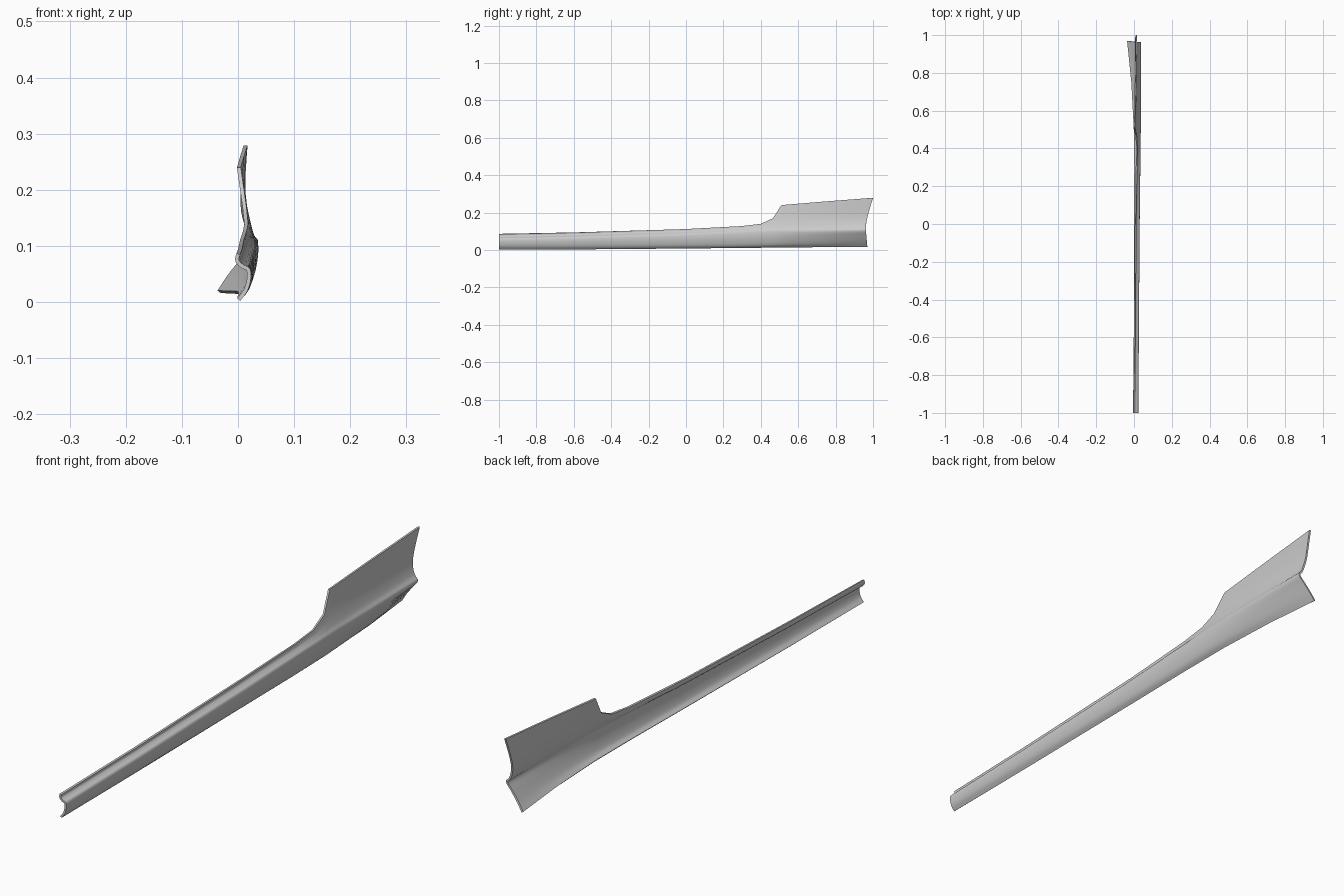
import bpy, bmesh
from mathutils import Vector

# Cross-sections of the outer skin: y, then (x, z) from bottom edge to top edge
SECTIONS = [
    (-1.00, [(.004, .002), (.017, .020), (.023, .042), (.021, .060), (.009, .067), (.002, .075), (.004, .085)]),
    (-0.60, [(.004, .003), (.018, .020), (.025, .046), (.024, .067), (.013, .075), (.006, .083), (.007, .093)]),
    ( 0.00, [(.005, .008), (.020, .023), (.029, .054), (.029, .083), (.020, .093), (.012, .101), (.011, .112)]),
    ( 0.30, [(.006, .011), (.021, .026), (.032, .062), (.033, .095), (.026, .106), (.019, .115), (.016, .128)]),
    ( 0.40, [(.005, .012), (.021, .028), (.033, .064), (.035, .098), (.028, .112), (.022, .124), (.018, .140)]),
    ( 0.465, [(.004, .013), (.021, .029), (.033, .065), (.035, .100), (.028, .117), (.021, .140), (.015, .170)]),
    ( 0.51, [(.003, .014), (.020, .030), (.033, .066), (.036, .101), (.027, .124), (.016, .172), (.005, .240)]),
    ( 0.75, [(-.009, .015), (.010, .036), (.027, .070), (.036, .103), (.026, .126), (.015, .175), (.011, .260)]),
    ( 0.97, [(-.031, .016), (-.012, .045), (.012, .075), (.036, .106), (.022, .128), (.011, .180), (.017, .279)]),
]
STEPS = 4


def smooth_curve(points, steps):
    """Spline through the section points."""
    p = [Vector(q) for q in points]
    p = [2 * p[0] - p[1]] + p + [2 * p[-1] - p[-2]]
    out = []
    for i in range(1, len(p) - 2):
        a, b, c, d = p[i - 1:i + 3]
        for s in range(steps):
            t = s / steps
            out.append(.5 * (2 * b + (c - a) * t + (2 * a - 5 * b + 4 * c - d) * t * t
                             + (3 * b - a - 3 * c + d) * t ** 3))
    return out + [p[-2]]


def rear_slant(y, z):
    """Shape the rear end edge, which leans back towards its top corner."""
    if y < .9:
        return y
    return .963 + .007 * max(0, (.09 - z) / .075) + .037 * max(0, (z - .14) / .139) ** 1.2


# Lofted side skirt with its raised rear flange
bm = bmesh.new()
rows = []
for y, pts in SECTIONS:
    rows.append([bm.verts.new((q.x, rear_slant(y, q.y), q.y)) for q in smooth_curve(pts, STEPS)])
for r0, r1 in zip(rows, rows[1:]):
    for j in range(len(r0) - 1):
        bm.faces.new((r0[j], r1[j], r1[j + 1], r0[j + 1]))
mesh = bpy.data.meshes.new("side_skirt_panel")
bm.to_mesh(mesh)
bm.free()
panel = bpy.data.objects.new("side_skirt_panel", mesh)
bpy.context.collection.objects.link(panel)

# Sheet thickness on the inner side
solid = panel.modifiers.new("thickness", 'SOLIDIFY')
solid.thickness = .007
solid.offset = -1

bpy.context.view_layer.objects.active = panel
panel.select_set(True)
bpy.ops.object.modifier_apply(modifier=solid.name)
bpy.ops.object.shade_smooth_by_angle(angle=.6)
